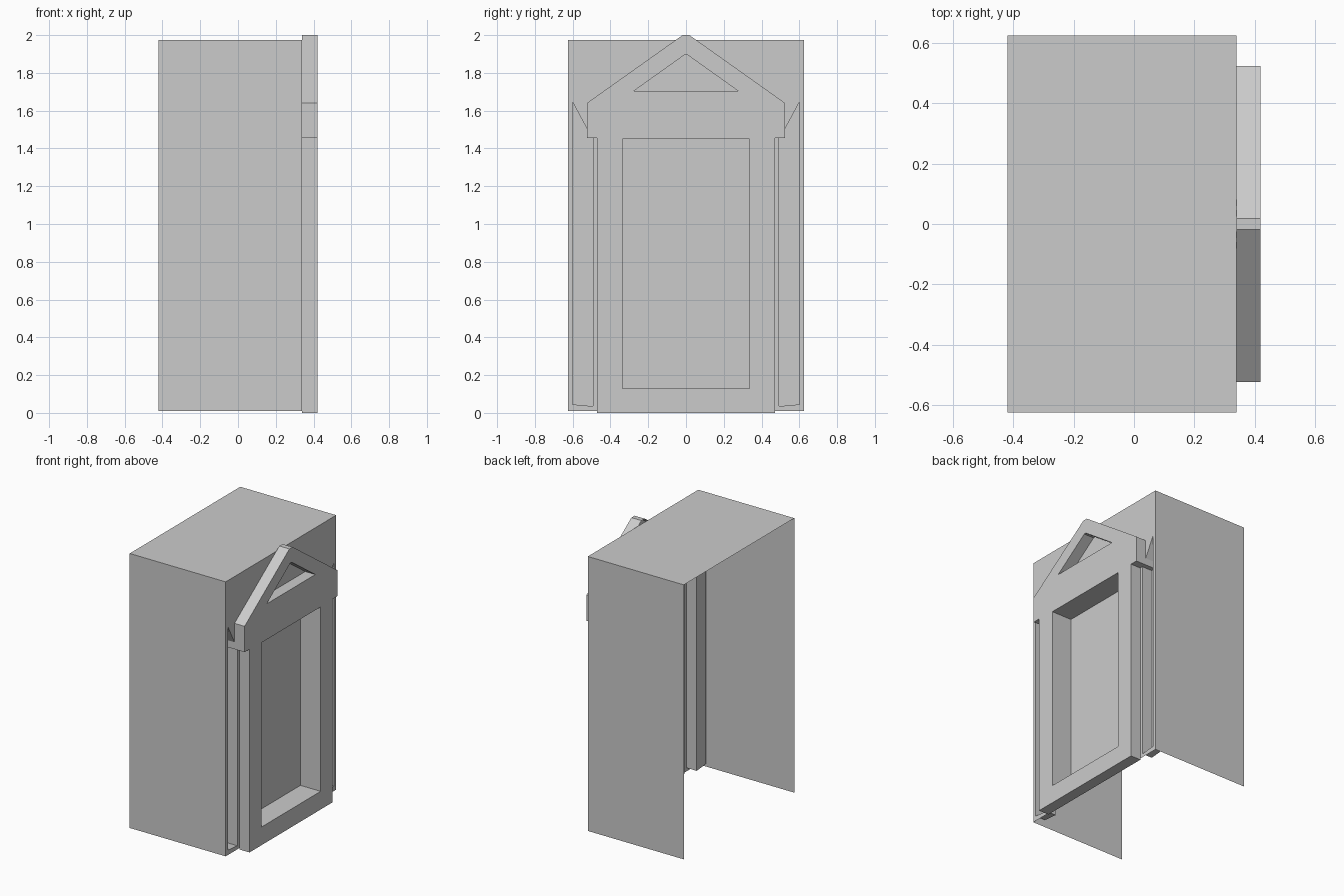
import bpy, bmesh
from mathutils import Vector

if "Cube" in bpy.data.objects:
    bpy.data.objects.remove(bpy.data.objects["Cube"])

BACK, WALL, FRONT, DEEP = -0.42, 0.34, 0.42, 0.26   # x planes
W, Z0, Z1 = 0.625, 0.01, 1.975                      # half width, bottom, roof


def ring(bm, pts, x):
    vs = [bm.verts.new((x, y, z)) for y, z in pts]
    es = [bm.edges.new((vs[i], vs[(i + 1) % len(vs)])) for i in range(len(vs))]
    return vs, es


def finish(name, bm):
    me = bpy.data.meshes.new(name)
    bm.to_mesh(me)
    bm.free()
    ob = bpy.data.objects.new(name, me)
    bpy.context.collection.objects.link(ob)
    return ob


def fill(bm, edges):
    """Fill an outline with optional holes, facing +x."""
    res = bmesh.ops.triangle_fill(bm, edges=edges, use_beauty=True, normal=Vector((1, 0, 0)))
    for f in res["geom"]:
        if isinstance(f, bmesh.types.BMFace):
            f.normal_update()
            if f.normal.x < 0:
                f.normal_flip()


def skirt(bm, a, b):
    n = len(a)
    return [bm.faces.new((a[i], a[(i + 1) % n], b[(i + 1) % n], b[i])) for i in range(n)]


def recess(name, pts, x_front, x_back):
    """Sunken pocket: side walls and a back panel, facing into the pocket."""
    bm = bmesh.new()
    a, _ = ring(bm, pts, x_front)
    b, _ = ring(bm, pts, x_back)
    bm.faces.new(b)
    skirt(bm, a, b)
    bmesh.ops.recalc_face_normals(bm, faces=bm.faces)
    back = min(bm.faces, key=lambda f: f.calc_center_median().x)
    if back.normal.x < 0:
        bmesh.ops.reverse_faces(bm, faces=bm.faces)
    return finish(name, bm)


def mirrored(half):
    return half + [(-y, z) for y, z in reversed(half)]


# Profiles in (y, z)
frame_half = [(0.47, 0.0), (0.47, 1.455), (0.525, 1.455), (0.525, 1.64), (0.018, 2.0)]
frame = mirrored(frame_half)
door = mirrored([(0.335, 0.13), (0.335, 1.45)])
pediment = mirrored([(0.275, 1.705), (0.008, 1.895)])
sidelight = [(0.6, 0.045), (0.6, 1.645), (0.525, 1.505), (0.525, 1.455), (0.492, 1.455), (0.492, 0.035)]

# Side walls and roof, open at the back and bottom
bm = bmesh.new()
path = [(-W, Z0), (-W, Z1), (W, Z1), (W, Z0)]
a = [bm.verts.new((BACK, y, z)) for y, z in path]
b = [bm.verts.new((WALL, y, z)) for y, z in path]
for i in range(3):
    bm.faces.new((a[i], b[i], b[i + 1], a[i + 1]))
bmesh.ops.recalc_face_normals(bm, faces=bm.faces)
if max(bm.faces, key=lambda f: f.calc_center_median().z).normal.z < 0:
    bmesh.ops.reverse_faces(bm, faces=bm.faces)
finish("walls_and_roof", bm)

# Front wall either side of the frame, cut around the sidelights
gable_y = 0.525 - (Z1 - 1.64) / (2.0 - 1.64) * (0.525 - 0.018)
bm = bmesh.new()
for s in (1, -1):
    # the sidelight meets the frame under the eave, so the wall splits there
    upper = [(W, Z0), (W, Z1), (gable_y, Z1), (0.525, 1.64), (0.525, 1.505),
             (0.6, 1.645), (0.6, 0.045), (0.492, 0.035), (0.492, 1.455), (0.47, 1.455), (0.47, Z0)]
    _, es = ring(bm, [(s * y, z) for y, z in upper], WALL)
    fill(bm, es)
finish("front_wall", bm)

# Sidelight recesses
for s, side in ((1, "right"), (-1, "left")):
    recess("sidelight_" + side, [(s * y, z) for y, z in sidelight], WALL, DEEP)

# Raised gabled door frame with door and pediment openings
bm = bmesh.new()
va, ea = ring(bm, frame, FRONT)
_, eb = ring(bm, door, FRONT)
_, ec = ring(bm, pediment, FRONT)
fill(bm, ea + eb + ec)
vb, _ = ring(bm, frame, WALL)
for f in skirt(bm, vb, va):
    f.normal_update()
bmesh.ops.recalc_face_normals(bm, faces=bm.faces)
if max(bm.faces, key=lambda f: f.calc_center_median().x).normal.x < 0:
    bmesh.ops.reverse_faces(bm, faces=bm.faces)
finish("door_frame", bm)

# Sunken door panel and pediment triangle
recess("door_panel", door, FRONT, DEEP)
recess("pediment_panel", pediment, FRONT, WALL)
